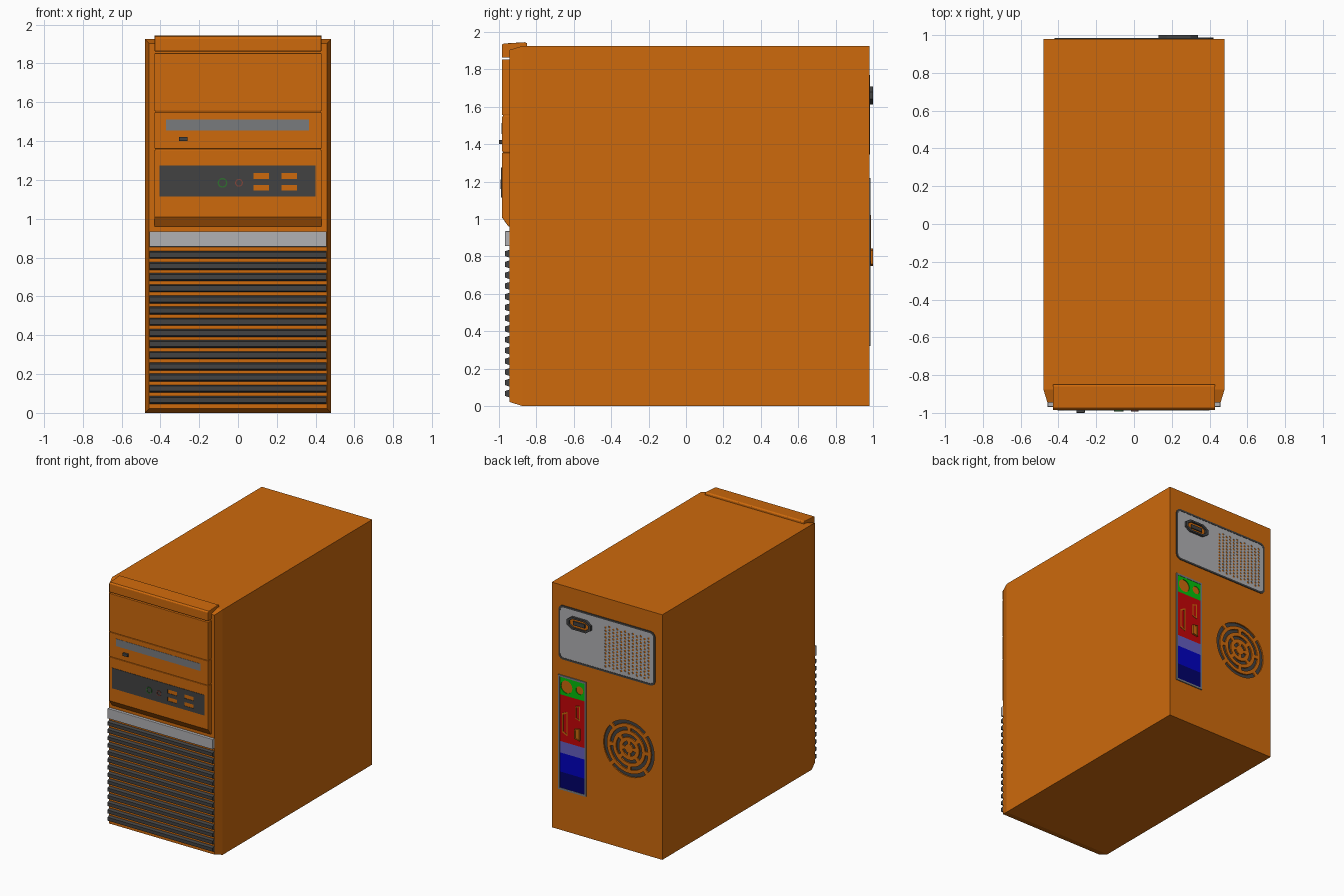
import bpy, bmesh
from math import cos, sin, pi, radians

if "Cube" in bpy.data.objects:
    bpy.data.objects.remove(bpy.data.objects["Cube"])


def material(name, rgb):
    m = bpy.data.materials.new(name)
    m.diffuse_color = [(c / 255) ** 2.2 for c in rgb] + [1]
    m.use_nodes = True
    m.node_tree.nodes["Principled BSDF"].inputs["Base Color"].default_value = m.diffuse_color
    return m


ORANGE = material("orange", (204, 105, 20))
DARK = material("dark_grey", (68, 68, 68))
STEEL = material("steel", (120, 122, 125))
SILVER = material("silver", (175, 175, 178))
GREEN = material("green", (10, 190, 20))
RED = material("red", (195, 12, 16))
LILAC = material("lilac", (100, 95, 190))
BLUE = material("blue", (8, 8, 190))
NAVY = material("navy", (8, 8, 105))
JACK_GREEN = material("jack_green", (50, 110, 50))
JACK_RED = material("jack_red", (130, 70, 60))


def prism(name, profiles, axis, a, b, mat=None, bevel=0):
    """Extrude 2D outlines along x (points are y,z) or y (points are x,z)."""
    bm = bmesh.new()
    for pts in profiles:
        co = [(a, p, q) if axis == "x" else (p, a, q) for p, q in pts]
        f = bm.faces.new([bm.verts.new(c) for c in co])
        new = bmesh.ops.extrude_face_region(bm, geom=[f])["geom"]
        for v in new:
            if isinstance(v, bmesh.types.BMVert):
                v.co["xy".index(axis)] = b
    bmesh.ops.recalc_face_normals(bm, faces=bm.faces)
    me = bpy.data.meshes.new(name)
    bm.to_mesh(me)
    bm.free()
    ob = bpy.data.objects.new(name, me)
    bpy.context.collection.objects.link(ob)
    if mat:
        me.materials.append(mat)
    if bevel:
        mod = ob.modifiers.new("bevel", "BEVEL")
        mod.width, mod.segments = bevel, 2
        mod.limit_method, mod.angle_limit = "ANGLE", radians(40)
    return ob


def cut(ob, profiles, a, b):
    """Cut outlines out of an object along y."""
    cutter = prism("cutter", profiles, "y", a, b)
    cutter.hide_render = True
    mod = ob.modifiers.new("cut", "BOOLEAN")
    mod.operation, mod.solver, mod.object = "DIFFERENCE", "EXACT", cutter
    bpy.context.view_layer.objects.active = ob
    bpy.ops.object.modifier_apply(modifier=mod.name)
    bpy.data.objects.remove(cutter)


def rect(x0, x1, z0, z1):
    return [(x0, z0), (x1, z0), (x1, z1), (x0, z1)]


def circle(x, z, r, n=20):
    return [(x + r * cos(2 * pi * i / n), z + r * sin(2 * pi * i / n)) for i in range(n)]


def round_rect(x0, x1, z0, z1, r, n=5):
    pts = []
    for k, (cx, cz) in enumerate(rect(x0 + r, x1 - r, z0 + r, z1 - r)):
        for i in range(n + 1):
            t = pi + k * pi / 2 + i * pi / 2 / n
            pts.append((cx + r * cos(t), cz + r * sin(t)))
    return pts


def arc(cx, cz, r0, r1, t0, t1, n=12):
    ts = [t0 + (t1 - t0) * i / n for i in range(n + 1)]
    return ([(cx + r1 * cos(t), cz + r1 * sin(t)) for t in ts]
            + [(cx + r0 * cos(t), cz + r0 * sin(t)) for t in reversed(ts)])


def socket_shape(w, h):
    x, z = 0.235, 1.66
    return [(x - w, z - h * .4), (x - w * .6, z - h), (x + w * .6, z - h),
            (x + w, z - h * .4), (x + w, z + h * .4), (x + w * .6, z + h),
            (x - w * .6, z + h), (x - w, z + h * .4)]


def d_shape(x, z, w, h):
    return [(x - w, z - h), (x + w, z - h * .8), (x + w, z + h * .8), (x - w, z + h)]


# case: box whose front edges taper inward
case = prism("case", [rect(-.48, .48, 0, 1.925)], "y", .98, -.875, ORANGE)
bm = bmesh.new()
bm.from_mesh(case.data)
front = min(bm.faces, key=lambda f: f.calc_center_median().y)
new = bmesh.ops.extrude_face_region(bm, geom=[front])["geom"]
for v in new:
    if isinstance(v, bmesh.types.BMVert):
        v.co = (v.co.x * .955, -.945, .022 if v.co.z < 1 else 1.903)
bmesh.ops.delete(bm, geom=[f for f in bm.faces if all(abs(v.co.y + .875) < 1e-4 for v in f.verts)], context="FACES_ONLY")
bmesh.ops.recalc_face_normals(bm, faces=bm.faces)
bm.to_mesh(case.data)
bm.free()

# fan grille: rings of arc slots sunk into the back
slots = []
for k, (r0, r1) in enumerate([(.035, .058), (.088, .112), (.140, .165), (.192, .22)]):
    for q in range(4):
        t = q * pi / 2 + k * pi / 4
        gap = .016 / r1
        slots.append(arc(-.19, .795, r0, r1, t + gap, t + pi / 2 - gap))
cut(case, slots, .965, 1.02)
prism("fan_slot_floor", slots, "y", .96, .97, DARK)

# front bezel: top cap and drive bay panels with gaps between them
W = .43
prism("bezel_top_cap", [[(-.94, 1.862), (-.985, 1.862), (-.985, 1.93), (-.975, 1.938),
      (-.86, 1.945), (-.85, 1.94), (-.85, 1.92), (-.94, 1.895)]], "x", -W, W, ORANGE, .004)
prism("bezel_upper_panel", [rect(-.985, -.94, 1.555, 1.853)], "x", -W, W, ORANGE, .003)
prism("bezel_drive_panel", [rect(-.985, -.94, 1.36, 1.549)], "x", -W, W, ORANGE, .003)
prism("bezel_lower_panel", [[(-.94, .96), (-.95, .96), (-.985, 1.01), (-.985, 1.354), (-.94, 1.354)]],
      "x", -W, W, ORANGE, .003)
prism("bezel_backing", [rect(-.979, -.94, 1.3, 1.8)], "x", -W + .004, W - .004, ORANGE)

# optical drive
prism("drive_tray", [rect(-.37, .365, 1.455, 1.512)], "y", -.98, -.987, STEEL)
prism("drive_button", [rect(-.305, -.26, 1.40, 1.422)], "y", -.98, -1.0, DARK, .003)

# front port panel with USB openings and audio jacks
panel = prism("front_port_panel", [rect(-.405, .40, 1.115, 1.275)], "y", -.98, -.988, DARK)
cut(panel, [rect(x, x + .08, z, z + .03) for x in (.08, .225) for z in (1.145, 1.205)], -.97, -1.02)
for name, x, r, m in [("green_jack", -.08, .025, JACK_GREEN), ("red_jack", .005, .02, JACK_RED)]:
    jack = prism(name, [circle(x, 1.185, r)], "y", -.984, -.992, m)
    cut(jack, [circle(x, 1.185, r * .72)], -.97, -1.02)

# silver trim and lower grille slats
prism("silver_trim", [rect(-.968, -.94, .855, .935)], "x", -.457, .457, SILVER, .004)
for i in range(14):
    z = .067 + i * .0575
    prism(f"grille_slat_{i + 1}", [[(-.94, z - .022), (-.968, z - .013), (-.968, z + .013), (-.94, z + .022)]],
          "x", -.457, .457, DARK)

# power supply: rounded frame, perforated plate
inner = round_rect(-.405, .405, 1.36, 1.755, .03)
frame = prism("power_supply_frame", [round_rect(-.42, .42, 1.345, 1.77, .04)], "y", .978, .985, DARK)
cut(frame, [inner], .97, 1.02)
plate = prism("power_supply_plate", [inner], "y", .978, .983, SILVER)
holes = [circle(.01 - c * .034, 1.39 + r * .0255 + (c % 2) * .0127, .0095, 6)
         for c in range(12) for r in range(13)]
cut(plate, holes, .97, 1.02)

# power socket
shell = prism("power_socket", [socket_shape(.105, .048)], "y", .978, 1.0, DARK)
cut(shell, [socket_shape(.082, .034)], .97, 1.02)
prism("power_socket_floor", [socket_shape(.084, .036)], "y", .978, .986, ORANGE)
prism("power_socket_core", [rect(.185, .285, 1.645, 1.675)], "y", .98, .995, DARK)

# rear connector strip: frame and coloured sections
strip = prism("rear_port_frame", [rect(.18, .42, .32, 1.22)], "y", .978, .987, STEEL)
cut(strip, [rect(.193, .407, .335, 1.205)], .97, 1.02)
levels = [1.205, 1.067, .70, .61, .46, .335]
names = ["green_section", "red_section", "lilac_section", "blue_section", "navy_section"]
sections = [prism(n, [rect(.193, .407, lo, hi)], "y", .978, .985, m) for n, hi, lo, m in
            zip(names, levels, levels[1:], [GREEN, RED, LILAC, BLUE, NAVY])]
cut(sections[0], [circle(.348, 1.137, .05), circle(.235, 1.14, .032)], .97, 1.02)

# rear connectors: hollow shells
for name, x, z, w, h, y in [("long_connector", .362, .85, .022, .095, .988),
                            ("upper_connector", .25, .96, .02, .06, .988),
                            ("lower_connector", .25, .795, .022, .046, 1.0)]:
    con = prism(name, [d_shape(x, z, w, h)], "y", .98, y, ORANGE)
    cut(con, [d_shape(x, z, w * .65, h * .85)], y - .005, 1.02)
